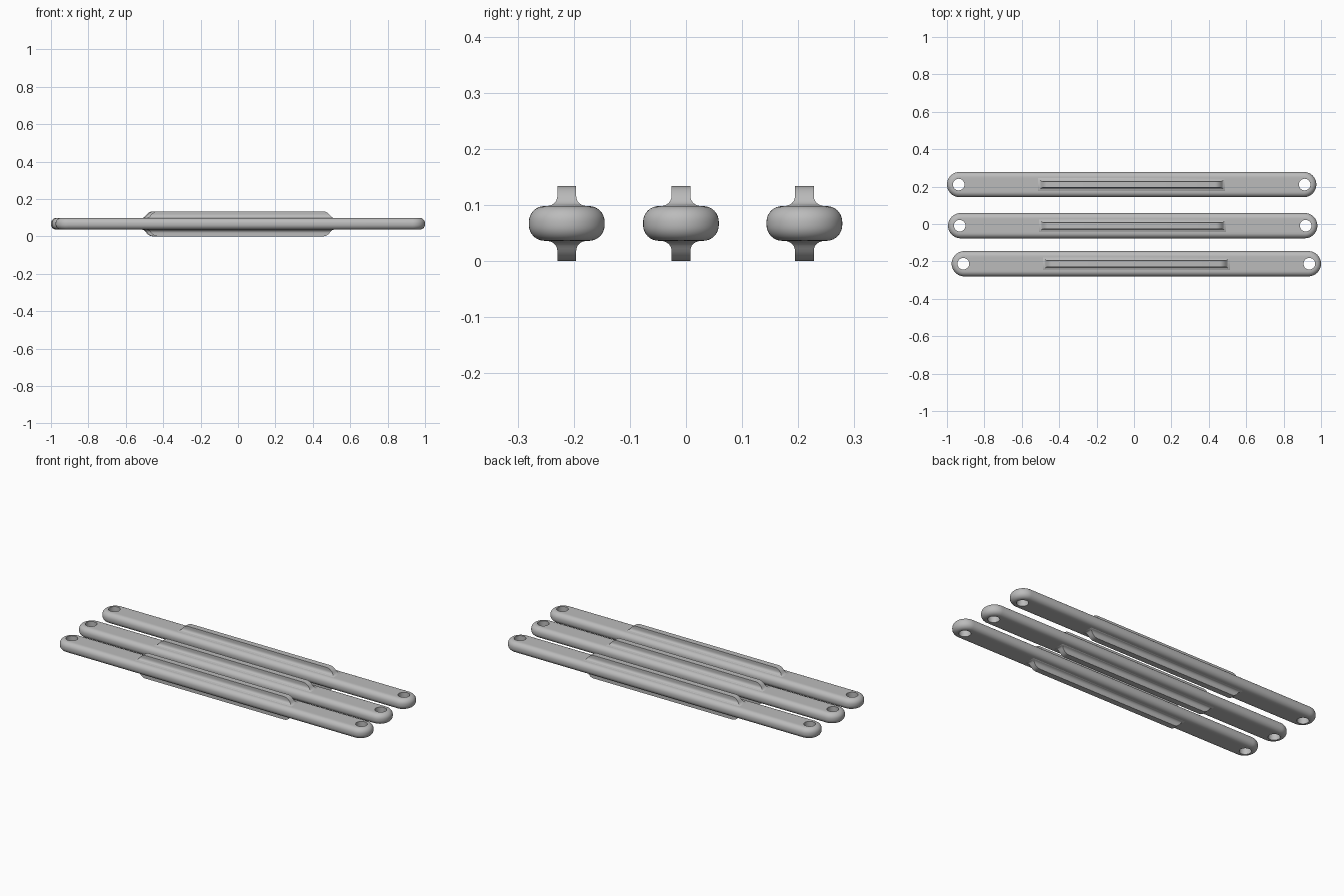
import bpy, bmesh, math

if "Cube" in bpy.data.objects:
    bpy.data.objects.remove(bpy.data.objects["Cube"])

MID = 0.067        # height of the bar centre line
HALF_H = 0.031     # half thickness of a bar
RADIUS = 0.0675    # half width of a bar
ARC_X = 0.92       # centre of each rounded end
ROUND = 0.028      # edge rounding

metal = bpy.data.materials.new("grey")
metal.diffuse_color = (0.5, 0.5, 0.5, 1)
metal.use_nodes = True
metal.node_tree.nodes["Principled BSDF"].inputs["Base Color"].default_value = metal.diffuse_color


def stadium(r, z, steps=24):
    pts = []
    for side in (1, -1):
        for i in range(steps + 1):
            a = -math.pi / 2 + math.pi * i / steps
            pts.append((side * (ARC_X + r * math.cos(a)), side * r * math.sin(a), z))
    return pts


def loft(name, rings):
    """Stack closed rings from bottom to top and cap both ends."""
    bm = bmesh.new()
    loops = [[bm.verts.new(p) for p in ring] for ring in rings]
    n = len(loops[0])
    for lo, hi in zip(loops, loops[1:]):
        for i in range(n):
            j = (i + 1) % n
            bm.faces.new((lo[i], lo[j], hi[j], hi[i]))
    bm.faces.new(loops[0][::-1])
    bm.faces.new(loops[-1])
    bmesh.ops.recalc_face_normals(bm, faces=bm.faces)
    me = bpy.data.meshes.new(name)
    bm.to_mesh(me)
    bm.free()
    me.materials.append(metal)
    ob = bpy.data.objects.new(name, me)
    bpy.context.collection.objects.link(ob)
    return ob


def activate(ob):
    bpy.ops.object.select_all(action='DESELECT')
    ob.select_set(True)
    bpy.context.view_layer.objects.active = ob


def smooth(ob):
    activate(ob)
    bpy.ops.object.shade_smooth_by_angle(angle=math.radians(35))


def make_bar(name, x, y):
    # Rounded flat bar
    rings = []
    for s in (-1, 1):
        for i in range(9):
            a = math.pi / 2 * (i / 8 if s > 0 else i / 8 - 1)
            rings.append(stadium(RADIUS - ROUND + ROUND * math.cos(a),
                                 MID + s * (HALF_H - ROUND) + ROUND * math.sin(a)))
    bar = loft(name, rings)

    # Pin hole near each end
    for hx in (-0.925, 0.925):
        bpy.ops.mesh.primitive_cylinder_add(vertices=40, radius=0.031, depth=0.3,
                                            location=(hx, 0, MID))
        cutter = bpy.context.object
        cutter.hide_render = True
        activate(bar)
        mod = bar.modifiers.new("pin_hole", 'BOOLEAN')
        mod.operation = 'DIFFERENCE'
        mod.solver = 'EXACT'
        mod.object = cutter
        bpy.ops.object.modifier_apply(modifier=mod.name)
        bpy.data.objects.remove(cutter)
    bar.location = (x, y, 0)
    smooth(bar)


# Rib outline: height above bar centre, half length, half width
RIB = [(0.029, 0.502, 0.036), (0.031, 0.50, 0.034), (0.033, 0.493, 0.027),
       (0.036, 0.488, 0.0225), (0.040, 0.484, 0.0190), (0.045, 0.480, 0.0172),
       (0.050, 0.476, 0.0167), (0.056, 0.470, 0.0167), (0.061, 0.463, 0.0167),
       (0.0645, 0.456, 0.0167), (0.0665, 0.446, 0.0167)]


def make_rib(name, x, y, s):
    rings = [[(l, -w, MID + s * h), (l, w, MID + s * h),
              (-l, w, MID + s * h), (-l, -w, MID + s * h)] for h, l, w in RIB]
    rib = loft(name, rings)
    rib.location = (x, y, 0)
    smooth(rib)


# Three parallel links, each with a rib above and below
for place, x, y in (("front", 0.0125, -0.2125), ("middle", -0.007, -0.009),
                    ("back", -0.0125, 0.211)):
    make_bar(place + "_bar", x, y)
    make_rib(place + "_upper_rib", x, y, 1)
    make_rib(place + "_lower_rib", x, y, -1)
